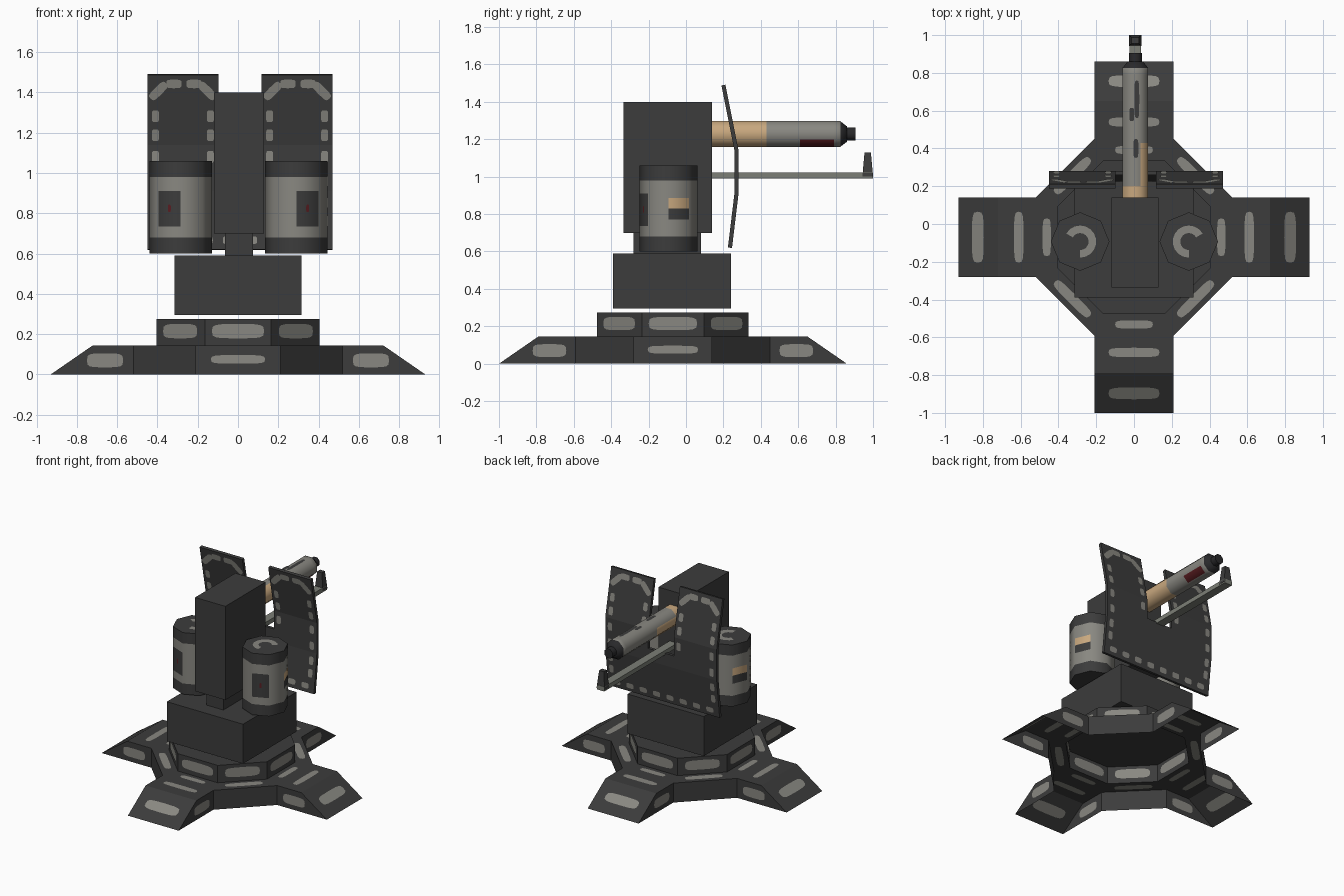
import bpy, bmesh, math
from mathutils import Vector

if "Cube" in bpy.data.objects:
    bpy.data.objects.remove(bpy.data.objects["Cube"])

CY = -0.07  # centre line of the base in y


def material(name, rgb):
    m = bpy.data.materials.new(name)
    m.diffuse_color = (*rgb, 1)
    m.use_nodes = True
    m.node_tree.nodes["Principled BSDF"].inputs["Base Color"].default_value = m.diffuse_color
    return m


DARK, WORN, TAN, RED, STEEL, BLACK = range(6)
MATS = [material("dark_metal", (.045, .045, .045)), material("worn_grey", (.25, .245, .22)),
        material("tan", (.58, .39, .21)), material("dark_red", (.1, .012, .015)),
        material("steel_grey", (.2, .21, .18)), material("black_metal", (.022, .022, .024))]


def finish(name, bm, mat=None, smooth=False):
    me = bpy.data.meshes.new(name)
    bm.to_mesh(me)
    bm.free()
    ob = bpy.data.objects.new(name, me)
    bpy.context.collection.objects.link(ob)
    for m in (MATS if mat is None else [MATS[mat]]):
        me.materials.append(m)
    if smooth:
        bpy.ops.object.select_all(action='DESELECT')
        ob.select_set(True)
        bpy.context.view_layer.objects.active = ob
        bpy.ops.object.shade_smooth_by_angle(angle=math.radians(48))
    return ob


def box(name, x0, x1, y0, y1, z0, z1, mat, taper=1.0):
    bm = bmesh.new()
    bmesh.ops.create_cube(bm, size=1)
    for v in bm.verts:
        k = taper if v.co.z > 0 else 1
        v.co = ((x0 + x1) / 2 + v.co.x * (x1 - x0) * k,
                (y0 + y1) / 2 + v.co.y * (y1 - y0) * k,
                z1 if v.co.z > 0 else z0)
    return finish(name, bm, mat)


def lathe(name, centre, stations, paint, phase, along_y=False):
    """Eight-sided turned part; paint(band, side) picks the colour."""
    bm = bmesh.new()
    rings = []
    for s, r in stations:
        ring = []
        for i in range(8):
            a = math.radians(45 * i + phase)
            u, w = centre[0] + r * math.cos(a), centre[1] + r * math.sin(a)
            ring.append(bm.verts.new((u, s, w) if along_y else (u, w, s)))
        rings.append(ring)
    for b in range(len(rings) - 1):
        for i in range(8):
            j = (i + 1) % 8
            f = bm.faces.new((rings[b][i], rings[b][j], rings[b + 1][j], rings[b + 1][i]))
            f.material_index = paint(b, i)
    bm.faces.new(rings[0]).material_index = paint(0, 0)
    bm.faces.new(rings[-1]).material_index = paint(len(rings) - 2, 0)
    bmesh.ops.recalc_face_normals(bm, faces=bm.faces)
    return finish(name, bm, smooth=True)


def patch(bm, c, n, t, hl, hw, off=.003, both=False):
    """Thin rounded wear mark at c, facing n, long along t."""
    n, t = Vector(n).normalized(), Vector(t).normalized()
    b = n.cross(t)
    for side in ((1, -1) if both else (1,)):
        vs = []
        for i in range(16):
            a = math.tau * i / 16
            u, w = (math.copysign(abs(q) ** .5, q) for q in (math.cos(a), math.sin(a)))
            vs.append(bm.verts.new(Vector(c) + n * off * side + t * hl * u + b * hw * w))
        bm.faces.new(vs if side == 1 else vs[::-1])


def turn(p, k):
    """Quarter turns about the base axis."""
    x, y, z = p
    for _ in range(k):
        x, y = -y, x
    return Vector((x, y, z))


# Cross-shaped base with raised octagon, an open shell underneath
H, T = .145, .275
bm = bmesh.new()
quads = []
L, W, M, R, I, J = .52, .21, .72, .93, .405, .165
quads += [[(L, -W, H), (M, -W, H), (M, W, H), (L, W, H)],       # leg top
          [(M, -W, H), (R, -W, 0), (R, W, 0), (M, W, H)],       # leg slope
          [(L, -W, 0), (R, -W, 0), (M, -W, H), (L, -W, H)],     # leg sides
          [(L, W, H), (M, W, H), (R, W, 0), (L, W, 0)],
          [(L, W, 0), (W, L, 0), (W, L, H), (L, W, H)],         # diagonal wall
          [(I, -J, H), (L, -W, H), (L, W, H), (I, J, H)],       # ledge
          [(I, J, H), (L, W, H), (W, L, H), (J, I, H)],
          [(I, -J, H), (I, J, H), (I, J, T), (I, -J, T)],       # octagon walls
          [(I, J, H), (J, I, H), (J, I, T), (I, J, T)]]
off = Vector((0, CY, 0))
for k in range(4):
    for q in quads:
        bm.faces.new([bm.verts.new(turn(p, k) + off) for p in q])
bm.faces.new([bm.verts.new(turn(p, k) + off) for k in range(4) for p in ((I, -J, T), (I, J, T))])
bmesh.ops.remove_doubles(bm, verts=bm.verts, dist=1e-4)
finish("base", bm, DARK)

# Wear marks on the base, repeated for each leg
bm = bmesh.new()
marks = [((.61, 0, H), (0, 0, 1), (0, 1, 0), .135, .025),
         ((.825, 0, H / 2), (.145, 0, .21), (0, 1, 0), .135, .038),
         ((.66, W, .07), (0, 1, 0), (1, 0, 0), .09, .035),
         ((.66, -W, .07), (0, -1, 0), (1, 0, 0), .09, .035),
         ((.462, 0, H), (0, 0, 1), (0, 1, 0), .10, .022),
         ((.326, .326, H), (0, 0, 1), (-1, 1, 0), .13, .026),
         ((I, 0, .215), (1, 0, 0), (0, 1, 0), .13, .036),
         ((.285, .285, .215), (1, 1, 0), (-1, 1, 0), .12, .036)]
for k in range(4):
    for c, n, t, hl, hw in marks:
        patch(bm, turn(c, k) + off, turn(n, k), turn(t, k), hl, hw, both=True)
finish("base_wear_marks", bm, WORN)

# Turntable box, post and main housing
box("turntable_box", -.315, .315, -.39, .24, .295, .59, DARK)
box("post", -.065, .075, -.28, .08, .59, .70, DARK)
box("housing", -.12, .13, -.335, .14, .70, 1.40, DARK)

# Side tanks
tank_stations = [(z, .155) for z in (.60, .68, .735, .77, .83, .885, .91, .98, 1.06)]
for side, cx in (("left", -.285), ("right", .29)):
    sx = 1 if side == "right" else -1
    front, back = (6, 0) if sx > 0 else (5, 3)

    def tank_paint(b, i):
        if b in (0, 7):
            return DARK
        if i == front and 2 <= b <= 5:
            return DARK
        if i == back and b in (3, 4):
            return TAN if b == 4 else DARK
        return WORN

    lathe(side + "_tank", (cx, -.093), tank_stations, tank_paint, 0)
    # curved wear mark on the lid
    bm = bmesh.new()
    arc = [[bm.verts.new((cx + sx * r * math.cos(a), -.093 + r * math.sin(a), 1.064))
            for a in (math.radians(150 + 20 * i) for i in range(-6, 7))] for r in (.045, .085)]
    for i in range(12):
        q = (arc[0][i], arc[1][i], arc[1][i + 1], arc[0][i + 1])
        bm.faces.new(q if sx > 0 else q[::-1])
    finish(side + "_tank_lid_mark", bm, WORN)
    # small red speck on the dark panel
    bm = bmesh.new()
    a = math.radians(292.5)
    n = Vector((sx * math.cos(a), math.sin(a), 0))
    patch(bm, Vector((cx, -.093, .825)) + n * .1432, n, (0, 0, 1), .018, .008)
    finish(side + "_tank_speck", bm, RED)


# Barrel with tan rear, grey sleeve, red panel and black muzzle
def barrel_paint(b, i):
    if b >= 5:
        return BLACK
    if b == 3 and i == 6:
        return RED
    if b == 0 or (b == 1 and i not in (1, 2)):
        return TAN
    return WORN


BR = .074
lathe("barrel", (.007, 1.228),
      [(.14, BR), (.20, BR), (.43, BR), (.61, BR), (.79, BR), (.825, BR), (.86, .045), (.861, .037), (.905, .037)],
      barrel_paint, 22.5, True)
bm = bmesh.new()
for x, y, hl in ((.015, .66, .1), (-.012, .58, .035), (.01, .40, .05)):
    patch(bm, (x, y, 1.228 + BR * math.cos(math.pi / 8)), (0, 0, 1), (0, 1, 0), hl, .013)
finish("barrel_scuffs", bm, DARK)

# Lower rail with sight post
box("lower_rail", -.025, .037, .14, 1.0, .99, 1.023, STEEL)
box("sight_post", -.027, .039, .943, 1.0, 1.0, 1.13, DARK, .6)

# Bent shield with a slot for the barrel
PROFILE = [(.62, .235), (.91, .27), (1.0, .27), (1.14, .27), (1.49, .2)]
XS = (-.45, -.097, .117, .47)
bm = bmesh.new()
grid = [[bm.verts.new((x, y, z)) for x in XS] for z, y in PROFILE]
for r in range(4):
    for c in range(3):
        if not (c == 1 and r >= 2):
            bm.faces.new((grid[r][c + 1], grid[r][c], grid[r + 1][c], grid[r + 1][c + 1]))
bmesh.ops.delete(bm, geom=[v for v in bm.verts if not v.link_faces], context='VERTS')
shield = finish("shield", bm, DARK)
mod = shield.modifiers.new("thickness", 'SOLIDIFY')
mod.thickness, mod.offset = .022, 0

# Wear marks following the shield's edges, front and back
bm = bmesh.new()


def shield_mark(x, z, tx, tz, hl=.03, hw=.018):
    for (z0, y0), (z1, y1) in zip(PROFILE, PROFILE[1:]):
        if z0 <= z <= z1:
            s = (y1 - y0) / (z1 - z0)
            patch(bm, (x, y0 + s * (z - z0), z), (0, 1, -s), (tx, s * tz, tz), hl, hw, .014, True)
            return


for sx in (1, -1):
    outer, inner, mid = .01 + sx * .42, .01 + sx * .147, .01 + sx * .283
    for z in (.76, .85, .96, 1.08, 1.19, 1.285):
        shield_mark(outer, z, 0, 1)
    for z in (1.08, 1.19, 1.285):
        shield_mark(inner, z, 0, 1)
    shield_mark(outer - sx * .015, 1.41, sx, -1, .055, .022)
    shield_mark(inner + sx * .015, 1.41, sx, 1, .055, .022)
    for d in (-.045, .055):
        shield_mark(mid + d, 1.445, 1, 0, .038, .022)
    for i in range(4):
        shield_mark(.01 + sx * (.055 + .11 * i), .665, 1, 0, .03, .02)
finish("shield_wear_marks", bm, WORN)
